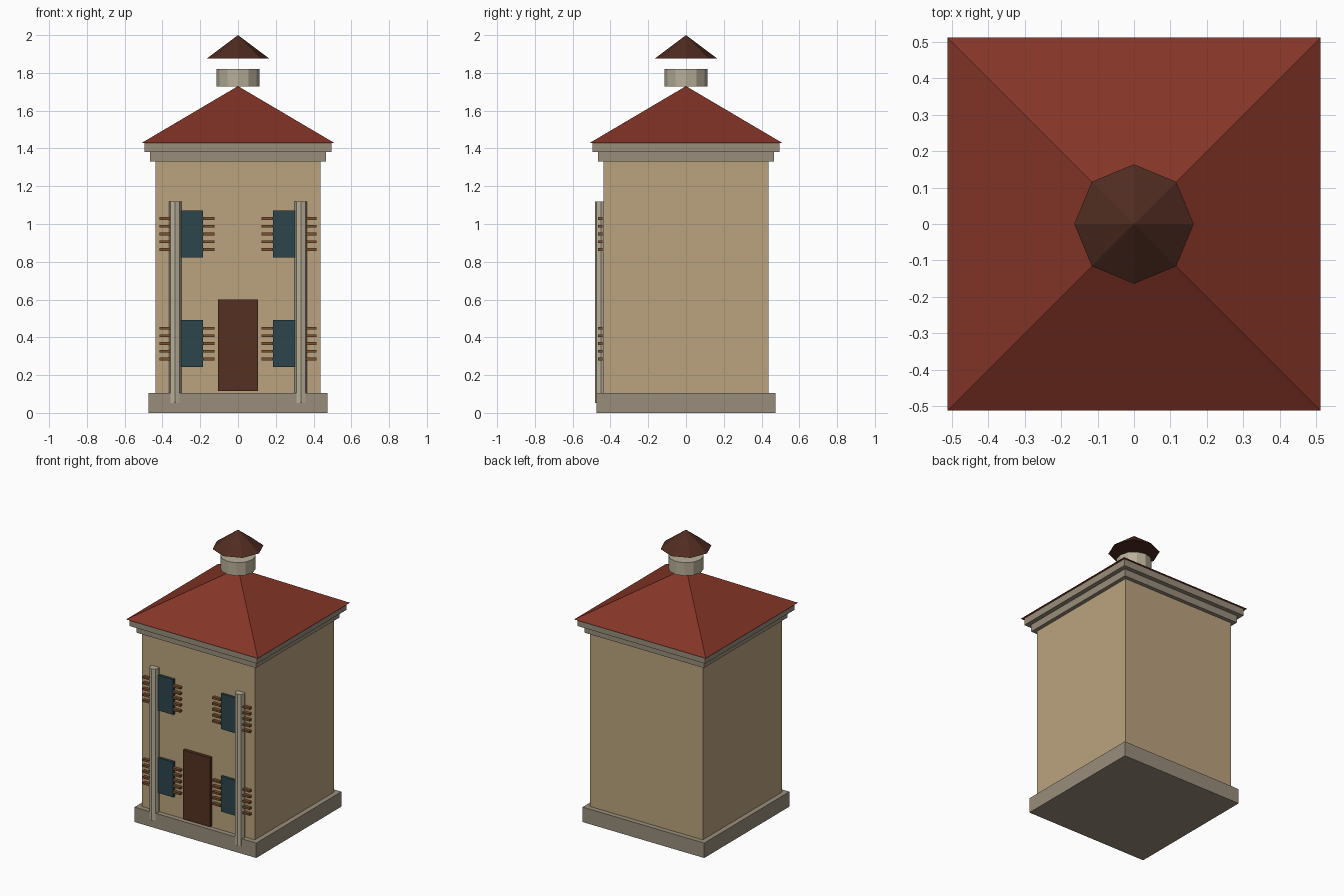
import bpy, math

if "Cube" in bpy.data.objects:
    bpy.data.objects.remove(bpy.data.objects["Cube"])


def material(name, rgb):
    m = bpy.data.materials.new(name)
    m.diffuse_color = (*rgb, 1)
    m.use_nodes = True
    m.node_tree.nodes["Principled BSDF"].inputs["Base Color"].default_value = m.diffuse_color
    return m


PLASTER = material("plaster", (0.50, 0.37, 0.21))
STONE = material("stone", (0.32, 0.27, 0.20))
PALE = material("pale_stone", (0.48, 0.43, 0.32))
TILE = material("roof_tile", (0.23, 0.035, 0.02))
DARK_TILE = material("dark_tile", (0.08, 0.025, 0.015))
GLASS = material("glass", (0.025, 0.06, 0.07))
WOOD = material("door_wood", (0.09, 0.03, 0.015))
SLAT = material("slat_wood", (0.20, 0.08, 0.03))


def finish(name, mat):
    o = bpy.context.object
    o.name = name
    o.data.materials.append(mat)
    return o


def box(name, x, y, z, mat):
    """Box from (min, max) ranges along each axis."""
    bpy.ops.mesh.primitive_cube_add(size=1, location=[sum(r) / 2 for r in (x, y, z)])
    o = finish(name, mat)
    o.scale = [r[1] - r[0] for r in (x, y, z)]
    bpy.ops.object.transform_apply(location=False, rotation=False, scale=True)
    return o


def square(name, half, z, mat):
    return box(name, (-half, half), (-half, half), z, mat)


def cone(name, sides, r1, r2, z, mat, x=0, y=0, turn=0):
    bpy.ops.mesh.primitive_cone_add(vertices=sides, radius1=r1, radius2=r2,
                                    depth=z[1] - z[0], location=(x, y, sum(z) / 2),
                                    rotation=(0, 0, turn))
    return finish(name, mat)


# Tower body, plinth and stepped cornice
square("plinth", 0.473, (0, 0.105), STONE)
square("walls", 0.438, (0.105, 1.33), PLASTER)
square("lower_cornice", 0.465, (1.33, 1.38), STONE)
square("upper_cornice", 0.496, (1.38, 1.428), STONE)

# Hipped roof, drum and floating cap
cone("roof", 4, 0.512 * math.sqrt(2), 0, (1.428, 1.73), TILE, turn=math.pi / 4)
cone("drum", 12, 0.113, 0.113, (1.728, 1.82), PALE)
cone("cap", 8, 0.164, 0, (1.877, 2.0), DARK_TILE)

# Door
box("door", (-0.105, 0.105), (-0.46, -0.43), (0.115, 0.6), WOOD)

# Mirrored columns, windows and shutter slats
for side, s in (("left", -1), ("right", 1)):
    cone(f"{side}_column", 8, 0.033, 0.033, (0.053, 1.118), PALE, x=s * 0.333, y=-0.45)
    for level, zc in (("lower", 0.367), ("upper", 0.947)):
        xc = s * 0.27
        box(f"{side}_{level}_window", (xc - 0.085, xc + 0.085), (-0.455, -0.43),
            (zc - 0.124, zc + 0.124), GLASS)
        for edge in (-1, 1):
            sx = xc + edge * 0.115
            for i in range(5):
                z = zc + (i - 2) * 0.041
                box(f"{side}_{level}_shutter_slat", (sx - 0.03, sx + 0.03),
                    (-0.465, -0.443), (z - 0.007, z + 0.007), SLAT)
